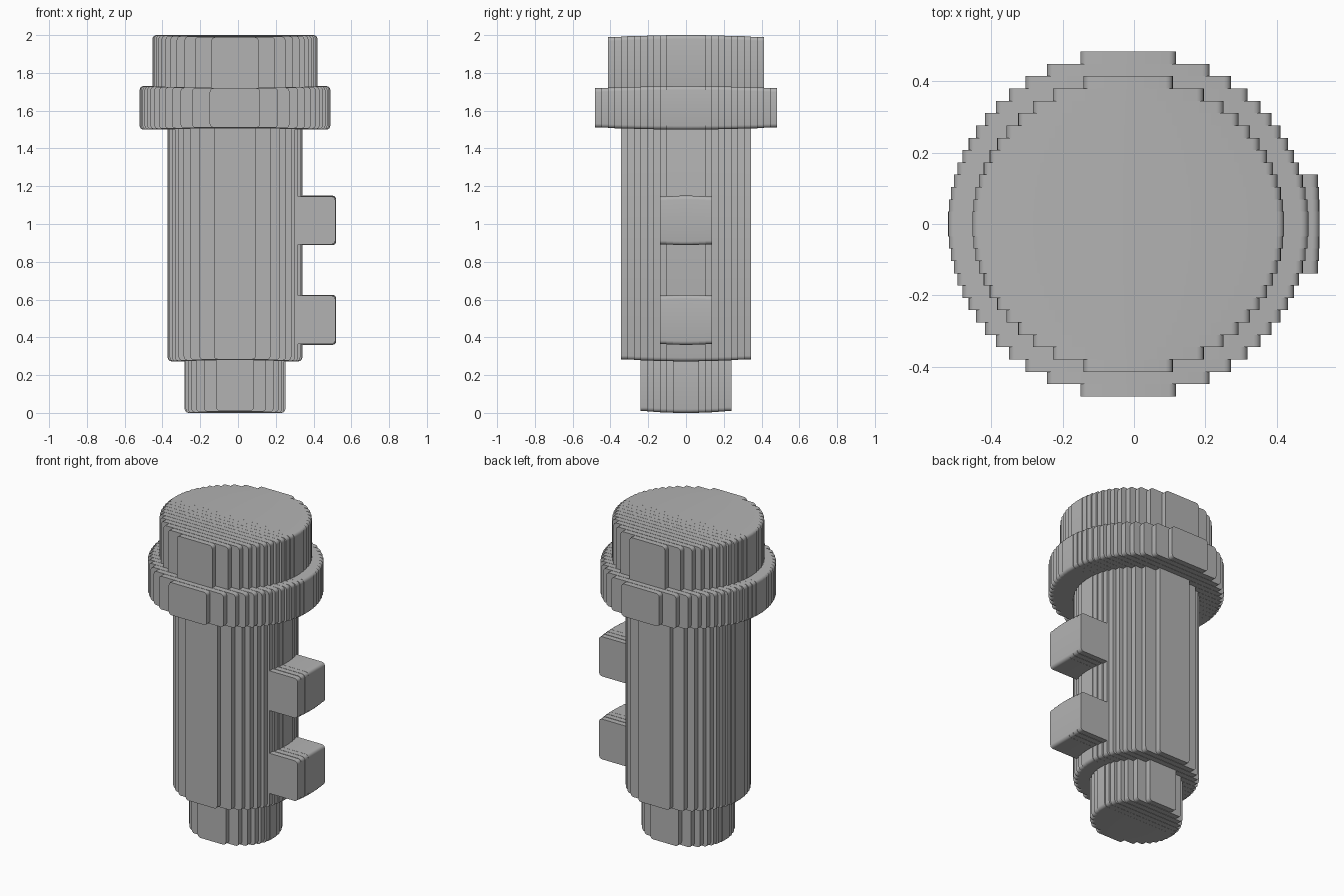
import bpy, bmesh, math

cube = bpy.data.objects.get("Cube")
if cube:
    bpy.data.objects.remove(cube, do_unlink=True)

SLICE = 0.0345   # thickness of one slice along y
AXIS = -0.016    # x of the barrel axis
CORNER = 0.02    # rounding of each slice outline
BOW = 0.012      # how far slice ends drop toward front and back

grey = bpy.data.materials.new("plain grey")
grey.use_nodes = True
colour = (0.45, 0.45, 0.45, 1)
grey.diffuse_color = colour
grey.node_tree.nodes["Principled BSDF"].inputs["Base Color"].default_value = colour


def outline(x0, x1, z0, z1, steps=4):
    """Rounded rectangle in the x-z plane."""
    r = CORNER
    corners = [(x1 - r, z1 - r), (x0 + r, z1 - r), (x0 + r, z0 + r), (x1 - r, z0 + r)]
    points = []
    for k, (cx, cz) in enumerate(corners):
        for s in range(steps + 1):
            a = math.pi / 2 * (k + s / steps)
            points.append((cx + r * math.cos(a), cz + r * math.sin(a)))
    return points


def stepped_solid(name, count, extent):
    """Closed stepped shell of 2 * count slices; extent(t) gives x0, x1, z0, z1."""
    bm = bmesh.new()
    rings = []
    for i in range(-count, count):
        shape = outline(*extent(abs(i + 0.5) / count))
        for y in (i * SLICE, (i + 1) * SLICE):
            if i == 0 and y == 0:
                continue  # the two middle slices share one outline
            rings.append([bm.verts.new((x, y, z)) for x, z in shape])
    for a, b in zip(rings, rings[1:]):
        for k in range(len(a)):
            n = (k + 1) % len(a)
            bm.faces.new((a[k], a[n], b[n], b[k]))
    bm.faces.new(rings[0])
    bm.faces.new(rings[-1])
    bmesh.ops.recalc_face_normals(bm, faces=bm.faces)
    mesh = bpy.data.meshes.new(name)
    bm.to_mesh(mesh)
    bm.free()
    mesh.materials.append(grey)
    obj = bpy.data.objects.new(name, mesh)
    bpy.context.collection.objects.link(obj)
    bpy.ops.object.select_all(action="DESELECT")
    obj.select_set(True)
    bpy.context.view_layer.objects.active = obj
    bpy.ops.object.shade_smooth_by_angle(angle=math.radians(35))


def barrel(name, half_width, count, z0, z1):
    """Round section: each slice is as wide as the ellipse at its middle."""
    def extent(t):
        w = half_width * math.sqrt(1 - t * t)
        drop = BOW * t * t
        return AXIS - w, AXIS + w, z0 + drop, z1 - drop
    stepped_solid(name, count, extent)


def lug(name, z0, z1):
    """Block standing out of the side of the barrel."""
    def extent(t):
        drop = 0.006 * t * t
        return 0.2, 0.52 - drop, z0 + drop, z1 - drop
    stepped_solid(name, 4, extent)


# Round sections from bottom to top
barrel("foot", 0.267, 7, 0.0, 0.32)
barrel("body", 0.357, 10, 0.273, 1.56)
barrel("collar", 0.505, 14, 1.5, 1.73)
barrel("cap", 0.437, 12, 1.68, 2.0)

# Side lugs
lug("lower_lug", 0.36, 0.625)
lug("upper_lug", 0.888, 1.15)
